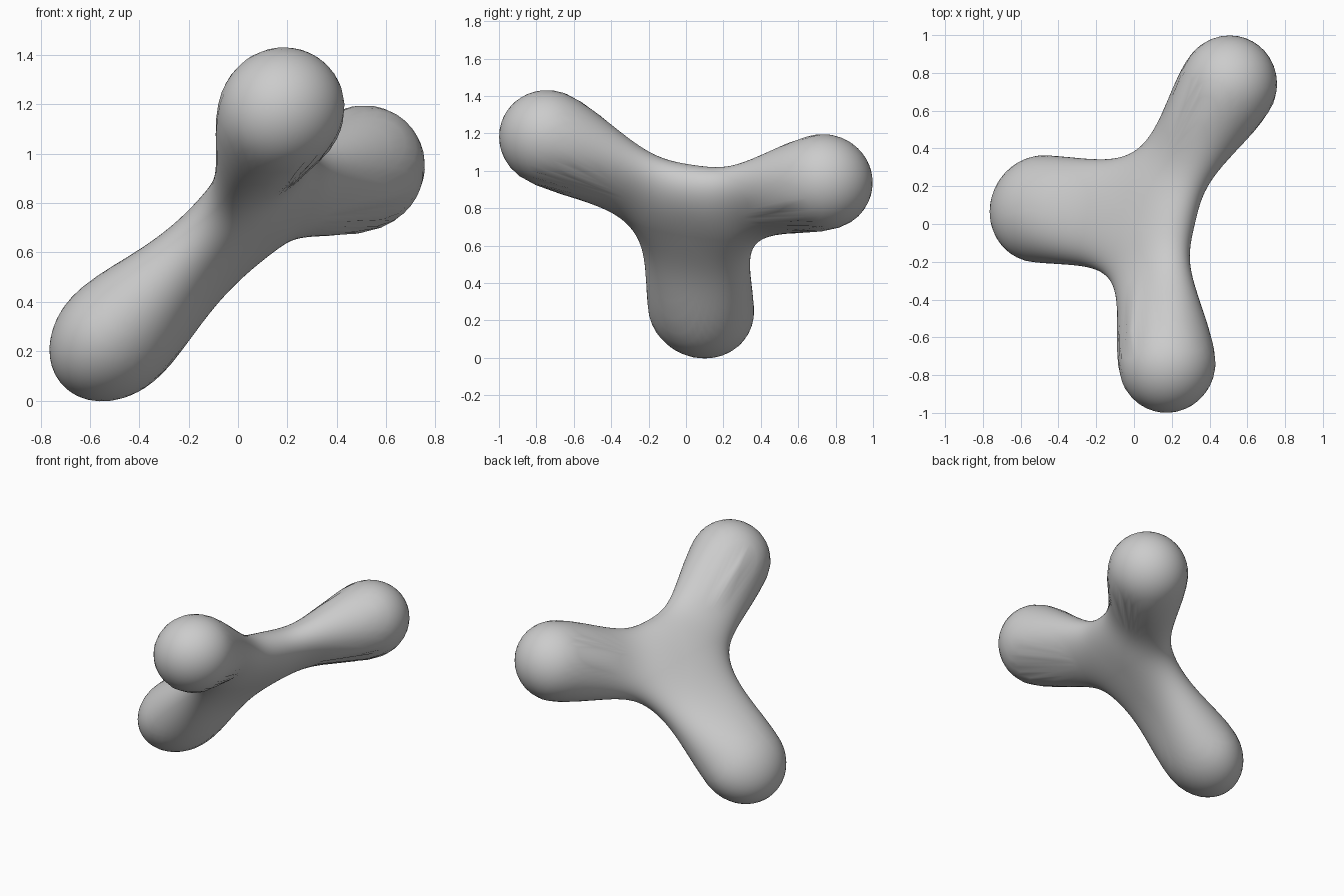
import bpy, bmesh, math
from mathutils import Vector

if "Cube" in bpy.data.objects:
    bpy.data.objects.remove(bpy.data.objects["Cube"])

HUB = Vector((0.042, 0.038, 0.758))
# each arm: bulb centre, neck radius, bulb radius, cap length, bulb flattening
LOBES = [
    (Vector((0.175, -0.736, 1.175)), 0.187, 0.262, 0.265, 1.05),   # front
    (Vector((0.500, 0.735, 0.940)), 0.187, 0.262, 0.265, 1.05),    # back
    (Vector((-0.490, 0.080, 0.265)), 0.273, 0.287, 0.300, 1.22),   # lower
]
HUB_FLAT = 2.15    # how much thinner the hub is than it is wide
BLEND = 11.0       # higher gives tighter fillets

a, b, c = (l[0] for l in LOBES)
PLANE_N = (a - c).cross(b - c).normalized()

# local frame of each arm: along, across in the plane, through the plane
ARMS = []
for centre, *sizes in LOBES:
    along = (centre - HUB).normalized()
    across = PLANE_N.cross(along).normalized()
    ARMS.append((along, across, along.cross(across), (centre - HUB).length, *sizes))


def ease(t):
    t = min(max(t, 0.0), 1.0)
    return t * t * (3 - 2 * t)


def arm_distance(p, arm):
    """Distance to one tapered round arm, flattened towards the hub."""
    along, across, through, length, neck, bulb, cap, bulb_flat = arm
    s, q, n = p.dot(along), p.dot(across), p.dot(through)
    flat = HUB_FLAT + (bulb_flat - HUB_FLAT) * ease(math.hypot(s, q) / length)
    radius = neck + (bulb - neck) * ease(s / length)
    over = (s - length) * bulb / cap if s > length else min(s, 0.0)
    return math.sqrt(q * q + (n * flat) ** 2 + over * over) - radius


def inside(p):
    return sum(math.exp(-BLEND * arm_distance(p, arm)) for arm in ARMS) > 1.0


def surface_point(direction):
    """Find the blended surface along a ray from the hub."""
    lo, hi = 0.05, 1.4
    for _ in range(17):
        mid = (lo + hi) / 2
        if inside(direction * mid):
            lo = mid
        else:
            hi = mid
    return HUB + direction * lo


# three-lobed body, shaped from a sphere
bm = bmesh.new()
bmesh.ops.create_icosphere(bm, subdivisions=6, radius=1.0)
for v in bm.verts:
    v.co = surface_point(v.co.normalized())
bmesh.ops.recalc_face_normals(bm, faces=bm.faces)
for f in bm.faces:
    f.smooth = True
mesh = bpy.data.meshes.new("three_lobed_body")
bm.to_mesh(mesh)
bm.free()

body = bpy.data.objects.new("three_lobed_body", mesh)
bpy.context.collection.objects.link(body)

grey = bpy.data.materials.new("light_grey")
grey.diffuse_color = (0.6, 0.6, 0.6, 1.0)
grey.use_nodes = True
grey.node_tree.nodes["Principled BSDF"].inputs["Base Color"].default_value = grey.diffuse_color
mesh.materials.append(grey)
